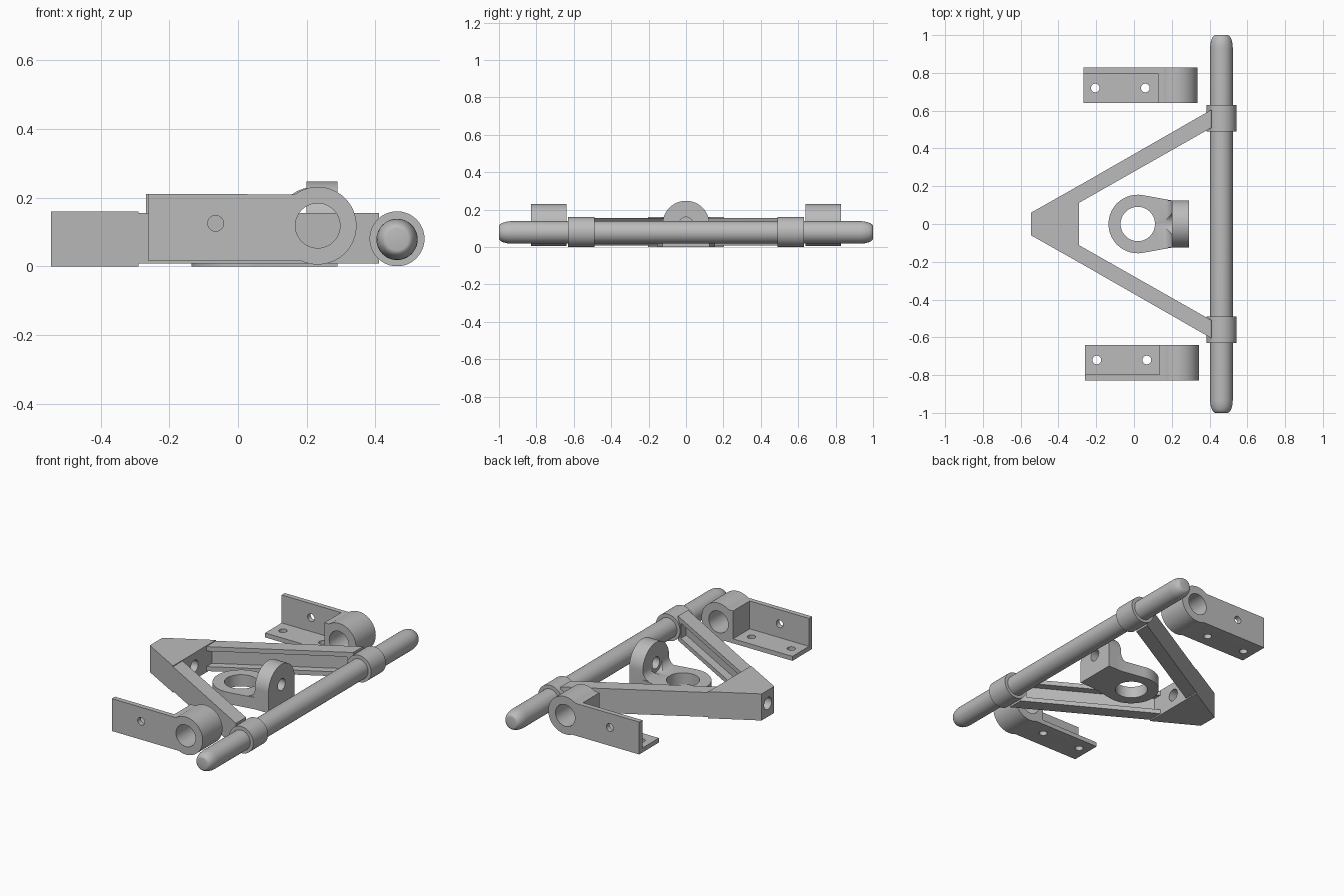
import bpy, bmesh, math

cube = bpy.data.objects.get("Cube")
if cube:
    bpy.data.objects.remove(cube)

steel = bpy.data.materials.new("grey metal")
steel.use_nodes = True
GREY = (0.5, 0.5, 0.5, 1)
steel.diffuse_color = GREY
steel.node_tree.nodes["Principled BSDF"].inputs["Base Color"].default_value = GREY

PLACE = {
    "x": lambda u, v, w: (w, u, v),
    "y": lambda u, v, w: (u, w, v),
    "z": lambda u, v, w: (u, v, w),
}


def finish(name, bm):
    bmesh.ops.recalc_face_normals(bm, faces=bm.faces)
    mesh = bpy.data.meshes.new(name)
    bm.to_mesh(mesh)
    bm.free()
    mesh.materials.append(steel)
    ob = bpy.data.objects.new(name, mesh)
    bpy.context.collection.objects.link(ob)
    return ob


def prism(name, outline, axis, lo, hi):
    """Extrude a flat outline along an axis from lo to hi."""
    bm = bmesh.new()
    face = bm.faces.new([bm.verts.new(PLACE[axis](u, v, lo)) for u, v in outline])
    new = bmesh.ops.extrude_face_region(bm, geom=[face])["geom"]
    shift = PLACE[axis](0, 0, hi - lo)
    bmesh.ops.translate(bm, vec=shift, verts=[g for g in new if isinstance(g, bmesh.types.BMVert)])
    return finish(name, bm)


def arc(cu, cv, r, start, end, n=40):
    angles = [math.radians(start + (end - start) * i / n) for i in range(n + 1)]
    return [(cu + r * math.cos(a), cv + r * math.sin(a)) for a in angles]


def rod(name, cu, cv, r, axis, lo, hi):
    return prism(name, arc(cu, cv, r, 0, 360, 48)[:-1], axis, lo, hi)


def rect(u0, v0, u1, v1):
    return [(u0, v0), (u1, v0), (u1, v1), (u0, v1)]


def combine(ob, other, operation="DIFFERENCE"):
    """Cut or fuse another solid into ob, then discard it."""
    other.hide_render = True
    mod = ob.modifiers.new("bool", "BOOLEAN")
    mod.operation, mod.solver, mod.object = operation, "EXACT", other
    bpy.ops.object.select_all(action="DESELECT")
    bpy.context.view_layer.objects.active = ob
    ob.select_set(True)
    bpy.ops.object.modifier_apply(modifier=mod.name)
    bpy.data.objects.remove(other)


def smooth(ob):
    bpy.ops.object.select_all(action="DESELECT")
    bpy.context.view_layer.objects.active = ob
    ob.select_set(True)
    bpy.ops.object.shade_smooth_by_angle(angle=math.radians(25))


# Shaft with rounded ends, spun around its own axis
SX, SZ = 0.463, 0.078
bm = bmesh.new()
tip = arc(0.93, 0.032, 0.028, 90, 0, 8)
tip = [(0.93 + (y - 0.93) * 2.5, r) for y, r in tip]
half = [(1, 0)] + tip[::-1]
profile = half + [(-y, r) for y, r in reversed(half)]
verts = [bm.verts.new((SX, y, SZ + r)) for y, r in profile]
edges = [bm.edges.new(pair) for pair in zip(verts, verts[1:])]
bmesh.ops.spin(bm, geom=verts + edges, cent=(SX, 0, SZ), axis=(0, 1, 0),
               angle=math.tau, steps=48, use_duplicate=False)
bmesh.ops.remove_doubles(bm, verts=bm.verts, dist=0.0001)
smooth(finish("shaft", bm))

# Apex block joining the two arms, drilled lengthwise
apex = prism("apex_block", [(-0.545, -0.06), (-0.29, -0.204), (-0.29, 0.204), (-0.545, 0.06)],
             "z", 0, 0.16)
combine(apex, rod("bore", 0, 0.08, 0.036, "x", -0.6, -0.2))
smooth(apex)

for s, side in ((1, "back"), (-1, "front")):
    # Channel arm, open towards the middle
    arm = prism(side + "_arm", [(-0.3, s * 0.107), (0.41, s * 0.51), (0.41, s * 0.605),
                                (-0.3, s * 0.198)], "z", 0.008, 0.155)
    groove = [(-0.4, s * -0.05), (0.38, s * 0.39), (0.38, s * 0.545), (-0.4, s * 0.103)]
    combine(arm, prism("groove", groove, "z", 0.035, 0.128))

    # Collar around the shaft
    collar = rod(side + "_collar", SX, 0.08, 0.08, "y", s * 0.49, s * 0.63)
    combine(collar, rod("bore", SX, SZ, 0.059, "y", -0.7, 0.7))
    smooth(collar)

    # Angle bracket with a round bored eye
    dx = -0.008 if s > 0 else 0
    eye, left = 0.232 + dx, -0.26 + dx
    outline = [(left, 0.015)] + arc(eye, 0.118, 0.113, -114, 126) + [(left, 0.21)]
    bracket = prism(side + "_bracket", outline, "y", s * 0.64, s * 0.828)
    combine(bracket, prism("pocket", rect(left - 0.1, 0.042, 0.135 + dx, 0.4),
                           "y", s * 0.5, s * 0.798))
    combine(bracket, rod("eye_bore", eye, 0.118, 0.065, "y", s * 0.5, s * 0.9))
    combine(bracket, rod("side_hole", -0.065 + dx, 0.125, 0.023, "y", s * 0.7, s * 0.9))
    for x in (-0.197, 0.068):
        combine(bracket, rod("base_hole", x + dx, s * 0.72, 0.023, "z", -0.1, 0.1))
    smooth(bracket)

# Ring mount: flat eye plate, filleted upright tab, drilled and spot faced
mount = prism("ring_mount", arc(0.02, 0, 0.155, 78, 282) + [(0.2, -0.125), (0.25, -0.125),
                                                          (0.25, 0.125), (0.2, 0.125)],
              "z", 0, 0.07)
tab = [(-0.125, 0), (0.125, 0)] + arc(0, 0.122, 0.125, 0, 180)
combine(mount, prism("tab", tab, "x", 0.2, 0.29), "UNION")
fillet = [(0.22, 0.05), (0.22, 0.12)] + arc(0.15, 0.12, 0.05, 0, -90, 10) + [(0.15, 0.05)]
combine(mount, prism("fillet", fillet, "y", -0.124, 0.124), "UNION")
combine(mount, rod("ring_bore", 0.02, 0, 0.091, "z", -0.1, 0.2))
combine(mount, rod("spot_face", 0, 0.125, 0.056, "x", 0.1, 0.2))
combine(mount, rod("tab_bore", 0, 0.125, 0.035, "x", 0.1, 0.4))
smooth(mount)
